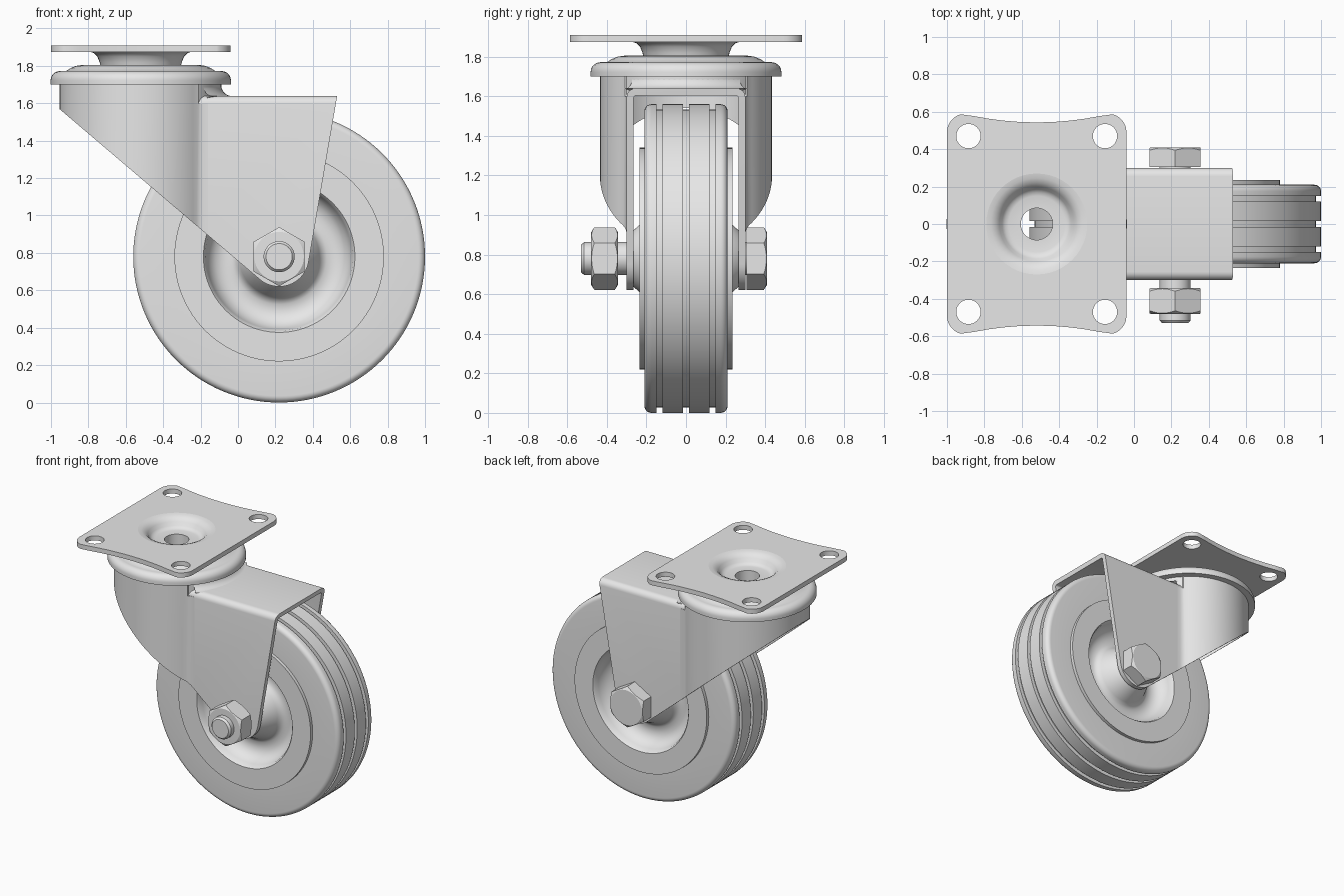
import bpy, bmesh, math
from mathutils import Matrix, Vector

if "Cube" in bpy.data.objects:
    bpy.data.objects.remove(bpy.data.objects["Cube"], do_unlink=True)

steel = bpy.data.materials.new("light_grey")
steel.use_nodes = True
GREY = (0.8, 0.8, 0.8, 1)
steel.diffuse_color = GREY
steel.node_tree.nodes["Principled BSDF"].inputs["Base Color"].default_value = GREY

SWIVEL = Vector((-0.52, 0, 0))   # vertical swivel axis
AXLE = Vector((0.22, 0, 0.78))   # wheel axis


def make_object(name, bm):
    bmesh.ops.recalc_face_normals(bm, faces=bm.faces[:])
    mesh = bpy.data.meshes.new(name)
    bm.to_mesh(mesh)
    bm.free()
    mesh.materials.append(steel)
    obj = bpy.data.objects.new(name, mesh)
    bpy.context.collection.objects.link(obj)
    return obj


def activate(obj):
    bpy.ops.object.select_all(action='DESELECT')
    obj.select_set(True)
    bpy.context.view_layer.objects.active = obj


def smooth(obj, degrees=32):
    activate(obj)
    bpy.ops.object.shade_smooth_by_angle(angle=math.radians(degrees))
    return obj


def revolve(name, profile, origin, along_y=False, closed=True, steps=96, span=360):
    """Spin (radius, height) points about an axis through origin."""
    bm = bmesh.new()
    vs = [bm.verts.new((r, 0, h)) for r, h in profile]
    pairs = list(zip(vs, vs[1:])) + ([(vs[-1], vs[0])] if closed else [])
    edges = [bm.edges.new(p) for p in pairs]
    if span < 360:
        bmesh.ops.rotate(bm, verts=vs, matrix=Matrix.Rotation(math.radians(-span / 2), 3, 'Z'))
    bmesh.ops.spin(bm, geom=vs + edges, axis=(0, 0, 1), angle=math.radians(span), steps=steps)
    bmesh.ops.remove_doubles(bm, verts=bm.verts[:], dist=0.0001)
    if along_y:
        bm.transform(Matrix.Rotation(-math.pi / 2, 4, 'X'))
    bm.transform(Matrix.Translation(origin))
    return make_object(name, bm)


def prism(name, points, axis, lo, hi):
    """Extrude a flat outline along one axis."""
    place = {'x': lambda a, b: (lo, a, b),
             'y': lambda a, b: (a, lo, b),
             'z': lambda a, b: (a, b, lo)}[axis]
    step = Vector([(hi - lo) if c == axis else 0 for c in 'xyz'])
    bm = bmesh.new()
    face = bm.faces.new([bm.verts.new(place(a, b)) for a, b in points])
    grown = bmesh.ops.extrude_face_region(bm, geom=[face], use_keep_orig=True)
    moved = [v for v in grown['geom'] if isinstance(v, bmesh.types.BMVert)]
    bmesh.ops.translate(bm, verts=moved, vec=step)
    return make_object(name, bm)


def boolean(obj, tool, operation):
    mod = obj.modifiers.new("cut", 'BOOLEAN')
    mod.operation, mod.solver, mod.object = operation, 'EXACT', tool
    activate(obj)
    bpy.ops.object.modifier_apply(modifier=mod.name)
    bpy.data.objects.remove(tool, do_unlink=True)


def arc(cx, cy, r, start, end, n):
    angles = [math.radians(start + (end - start) * i / n) for i in range(n + 1)]
    return [(cx + r * math.cos(a), cy + r * math.sin(a)) for a in angles]


def mirrored(half):
    """Close a half profile by reflecting its second coordinate."""
    return half + [(a, -b) for a, b in reversed(half)]


# Tyre with three tread grooves
tread = [(0.52, 0.21)] + [(r, y) for y, r in arc(0.175, 0.745, 0.035, 90, 0, 6)][::-1]
for edge, inner in ((0.15, 0.12), (0.015, None)):
    tread += [(0.78, edge), (0.752, edge)]
    if inner:
        tread += [(0.752, inner), (0.78, inner)]
smooth(revolve("tyre", mirrored(tread), AXLE, True, steps=128))

# Dished wheel hub with a conical boss
hub = [(0.08, 0.268), (0.14, 0.268), (0.17, 0.235), (0.215, 0.145), (0.23, 0.12),
       (0.255, 0.107), (0.30, 0.105), (0.34, 0.12), (0.37, 0.15), (0.388, 0.19),
       (0.395, 0.222), (0.405, 0.235), (0.56, 0.235), (0.56, 0.19)]
smooth(revolve("wheel_hub", mirrored(hub), AXLE, True), 40)


# Side silhouette that trims both fork pieces
def fork_trim():
    outline = [(-1.1, 1.693)] + arc(AXLE.x, AXLE.z, 0.16, 230, 350, 20)
    outline += [(0.532, 1.65), (0.532, 1.75), (-1.1, 1.75)]
    return prism("fork_trim", outline, 'y', -0.7, 0.7)


# Fork legs: an inverted U with rounded shoulders
outer = [(0.30, 0.5)] + arc(0.255, 1.595, 0.045, 0, 90, 6)
inner = [(0.265, 0.5)] + arc(0.25, 1.59, 0.015, 0, 90, 4)
outer += [(-y, z) for y, z in reversed(outer)]
inner += [(-y, z) for y, z in reversed(inner)]
legs = prism("fork_legs", outer + inner[::-1], 'x', -0.21, 0.53)
boolean(legs, fork_trim(), 'INTERSECT')
smooth(legs)

# Fork skirt: curved wall around the swivel, blending into the legs
outer = [(-0.16, 0.30), (-0.185, 0.301), (-0.205, 0.306), (-0.222, 0.317)]
outer += arc(SWIVEL.x, 0, 0.435, 50, 180, 32)
inner = [(-0.16, 0.265), (-0.195, 0.267), (-0.22, 0.275)]
inner += arc(SWIVEL.x, 0, 0.40, 48, 180, 32)
outer += [(x, -y) for x, y in reversed(outer[:-1])]
inner += [(x, -y) for x, y in reversed(inner[:-1])]
skirt = prism("fork_skirt", outer + inner[::-1], 'z', 0.5, 1.70)
boolean(skirt, fork_trim(), 'INTERSECT')
# Lower the tab beside the saddle so it stays under the shoulder
saddle_cut = prism("saddle_cut", [(-0.21, 1.60), (0, 1.60), (0, 1.8), (-0.21, 1.8)], 'y', -0.6, 0.6)
boolean(skirt, saddle_cut, 'DIFFERENCE')
smooth(skirt)

# Fork crown closing the skirt, with a coved blend onto the saddle
crown = [(0.085, 1.665), (0.395, 1.665), (0.395, 1.61), (0.432, 1.61), (0.432, 1.70), (0.085, 1.70)]
smooth(revolve("fork_crown", crown, SWIVEL))
cove = [(0.42, 1.62), (0.42, 1.70)] + arc(0.49, 1.698, 0.06, 180, 270, 8)
smooth(revolve("saddle_cove", cove, SWIVEL, steps=24, span=78))

# Bearing cover with rolled lip
cover = [(0.085, 1.70), (0.085, 1.805), (0.31, 1.805), (0.345, 1.80), (0.375, 1.788), (0.40, 1.772)]
cover += arc(0.432, 1.722, 0.05, 90, 0, 8) + [(0.482, 1.70)]
smooth(revolve("bearing_cover", cover, SWIVEL), 40)

# Mounting plate: rounded corners, bowed long edges, four bolt holes
quarter = [(0.48, 0.49)] + arc(0.38, 0.49, 0.10, 12, 75, 8)
quarter += [(x, 0.543 + 0.035 * (x / 0.34) ** 2) for x in (0.33, 0.26, 0.18, 0.09)]
half = quarter + [(0, 0.543)] + [(-x, y) for x, y in reversed(quarter)]
plate_outline = [(x + SWIVEL.x, y) for x, y in half + [(-x, -y) for x, y in half]]
plate = prism("mounting_plate", plate_outline, 'z', 1.875, 1.91)
holes = [(SWIVEL.x, 0, 0.27)]
holes += [(SWIVEL.x + sx * 0.365, sy * 0.47, 0.065) for sx in (-1, 1) for sy in (-1, 1)]
for x, y, r in holes:
    boolean(plate, prism("hole_cutter", arc(x, y, r, 0, 352.5, 47), 'z', 1.8, 2), 'DIFFERENCE')
smooth(plate)

# Pressed cup in the middle of the plate
cup = [(0.27, 1.91), (0.245, 1.906), (0.22, 1.895), (0.20, 1.875), (0.185, 1.85), (0.17, 1.837),
       (0.15, 1.832), (0.085, 1.832), (0.085, 1.80), (0.215, 1.80), (0.22, 1.82), (0.232, 1.85),
       (0.25, 1.868), (0.27, 1.875)]
smooth(revolve("swivel_cup", cup, SWIVEL, steps=48), 40)


# Axle bolt: shaft, hex head behind and hex nut in front
def hexagon(name, lo, hi, chamfer_lo):
    part = prism(name, arc(AXLE.x, AXLE.z, 0.158, 30, 330, 5), 'y', lo, hi)
    c = 0.018
    shape = [(0, lo)] + ([(0.132, lo), (0.16, lo + c)] if chamfer_lo else [(0.17, lo)])
    shape += [(0.16, hi - c), (0.132, hi), (0, hi)]
    boolean(part, revolve("chamfer", shape, AXLE, True, closed=False, steps=72), 'INTERSECT')
    smooth(part, 20)


hexagon("bolt_head", 0.305, 0.41, False)
hexagon("axle_nut", -0.48, -0.343, True)
shaft = [(0, -0.53), (0.07, -0.53), (0.083, -0.515), (0.083, 0.31), (0, 0.31)]
smooth(revolve("axle_bolt", shaft, AXLE, True, closed=False, steps=48))
